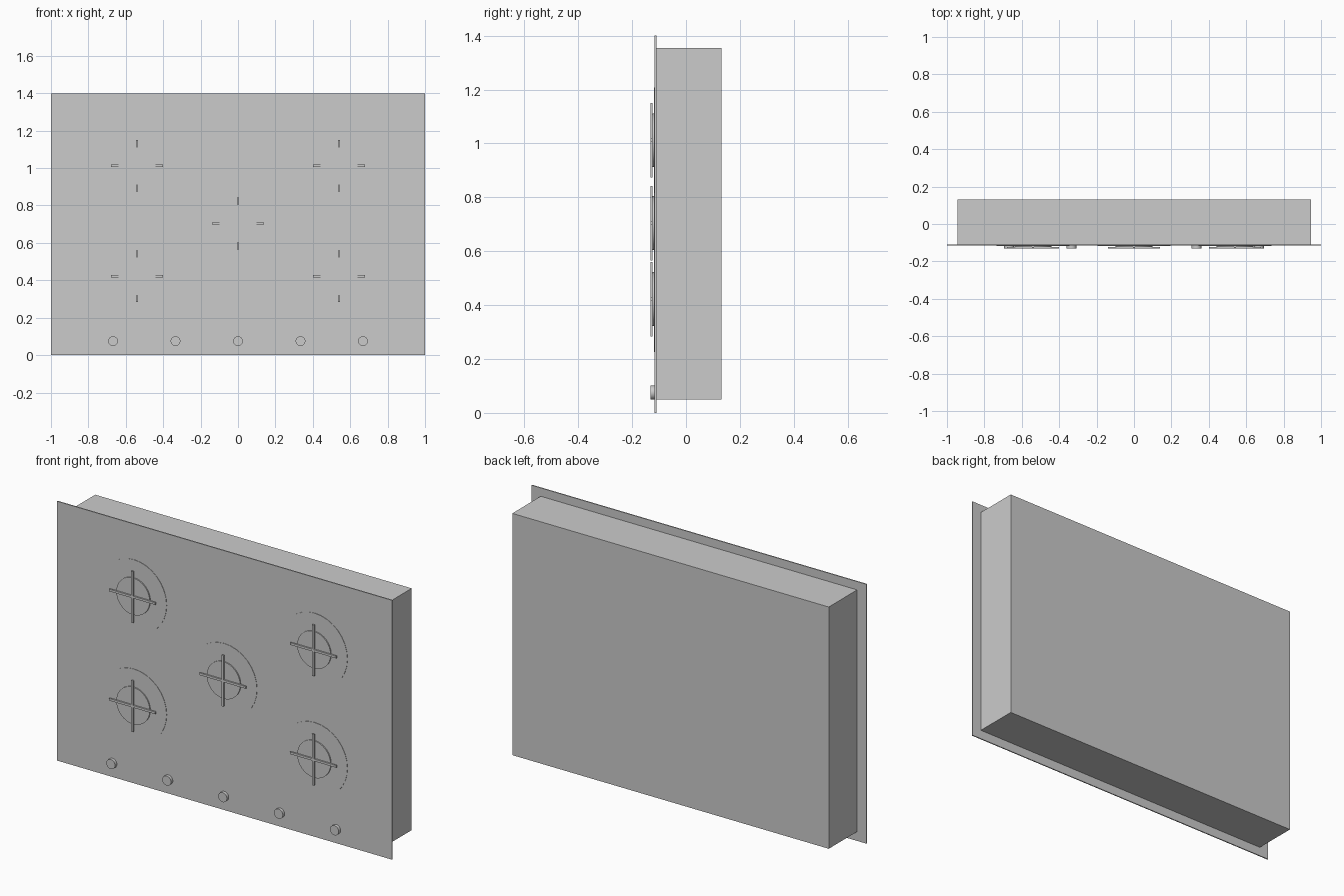
import bpy, math

if "Cube" in bpy.data.objects:
    bpy.data.objects.remove(bpy.data.objects["Cube"])

PLATE_FRONT = -0.116


def box(name, x, y, z):
    """Box from (min, max) ranges on each axis."""
    bpy.ops.mesh.primitive_cube_add(size=1, location=[sum(r) / 2 for r in (x, y, z)])
    ob = bpy.context.object
    ob.name = name
    ob.scale = [r[1] - r[0] for r in (x, y, z)]
    bpy.ops.object.transform_apply(location=False, rotation=False, scale=True)
    return ob


def disc(name, x, z, radius, y_front, y_back, sides=32):
    """Cylinder facing the front."""
    bpy.ops.mesh.primitive_cylinder_add(
        vertices=sides, radius=radius, depth=y_back - y_front,
        location=(x, (y_front + y_back) / 2, z), rotation=(math.pi / 2, 0, 0))
    ob = bpy.context.object
    ob.name = name
    bpy.ops.object.shade_smooth_by_angle(angle=math.radians(30))
    return ob


# Main panel and the recessed housing behind it
box("top_plate", (-1, 1), (PLATE_FRONT, -0.110), (0, 1.4))
box("housing", (-0.945, 0.945), (-0.110, 0.132), (0.05, 1.355))

# Burners: shallow pan, burner head, crossed pan supports
burners = [(-0.54, 1.012), (0.54, 1.012), (0, 0.704), (-0.54, 0.422), (0.54, 0.422)]
ARM, HALF = 0.138, 0.006
for i, (x, z) in enumerate(burners, 1):
    disc(f"burner_pan_{i}", x, z, 0.196, PLATE_FRONT - 0.002, PLATE_FRONT)
    disc(f"burner_head_{i}", x, z, 0.1, -0.124, PLATE_FRONT)
    box(f"pan_support_horizontal_{i}", (x - ARM, x + ARM), (-0.132, -0.124), (z - HALF, z + HALF))
    box(f"pan_support_vertical_{i}", (x - HALF, x + HALF), (-0.132, -0.124), (z - ARM, z + ARM))

# Row of control knobs
for i in range(5):
    disc(f"control_knob_{i + 1}", (i - 2) * 0.334, 0.075, 0.026, -0.132, PLATE_FRONT)
